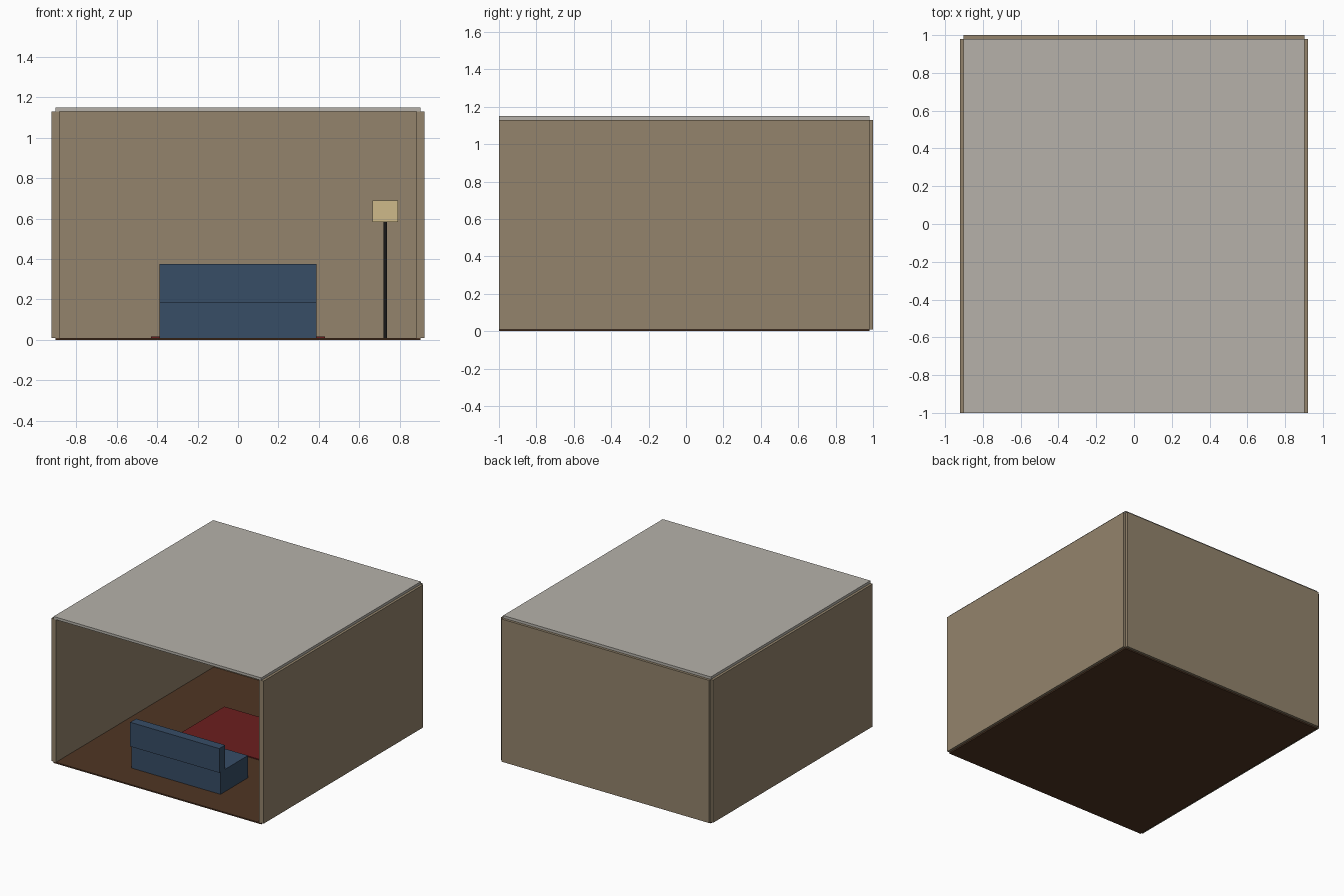
import bpy
import bmesh
from mathutils import Vector

if "Cube" in bpy.data.objects:
    bpy.data.objects.remove(bpy.data.objects["Cube"])


def material(name, rgb):
    # shown colours are sRGB, diffuse_color is linear
    m = bpy.data.materials.new(name)
    m.diffuse_color = (*[(c / 255) ** 2.2 for c in rgb], 1)
    m.use_nodes = True
    m.node_tree.nodes["Principled BSDF"].inputs["Base Color"].default_value = m.diffuse_color
    return m


def box(name, lo, hi, mat):
    lo, hi = Vector(lo), Vector(hi)
    bm = bmesh.new()
    bmesh.ops.create_cube(bm, size=1)
    bmesh.ops.scale(bm, vec=hi - lo, verts=bm.verts)
    bmesh.ops.translate(bm, vec=(lo + hi) / 2, verts=bm.verts)
    me = bpy.data.meshes.new(name)
    bm.to_mesh(me)
    bm.free()
    me.materials.append(mat)
    ob = bpy.data.objects.new(name, me)
    bpy.context.collection.objects.link(ob)
    return ob


wall = material("wall_paint", (146, 131, 108))
plaster = material("ceiling_plaster", (180, 176, 168))
wood = material("dark_wood", (80, 56, 40))
fabric = material("blue_fabric", (58, 78, 102))
wool = material("red_wool", (108, 36, 36))
metal = material("black_metal", (30, 30, 30))
paper = material("cream_shade", (206, 184, 136))

W, FLOOR, TOP = 0.902, 0.01, 1.13

# Room shell, open at the front
box("floor", (-W, -1, 0), (W, 0.98, FLOOR), wood)
box("ceiling", (-W, -1, TOP), (W, 0.98, 1.15), plaster)
box("back_wall", (-W, 0.96, FLOOR), (W, 1, TOP), wall)
for side, s in (("left", -1), ("right", 1)):
    box(side + "_wall", (s * W - 0.02, -1, FLOOR), (s * W + 0.02, 0.98, TOP), wall)

# Sofa facing the back wall
box("sofa_seat", (-0.387, -0.77, FLOOR), (0.387, -0.43, 0.185), fabric)
box("sofa_backrest", (-0.387, -0.785, 0.185), (0.387, -0.712, 0.375), fabric)

# Rug
box("rug", (-0.43, -0.14, FLOOR), (0.43, 0.445, 0.017), wool)

# Floor lamp
LX, LY = 0.728, 0.7
box("lamp_pole", (LX - 0.009, LY - 0.009, FLOOR), (LX + 0.009, LY + 0.009, 0.582), metal)
box("lamp_shade", (LX - 0.063, LY - 0.063, 0.582), (LX + 0.063, LY + 0.063, 0.69), paper)
